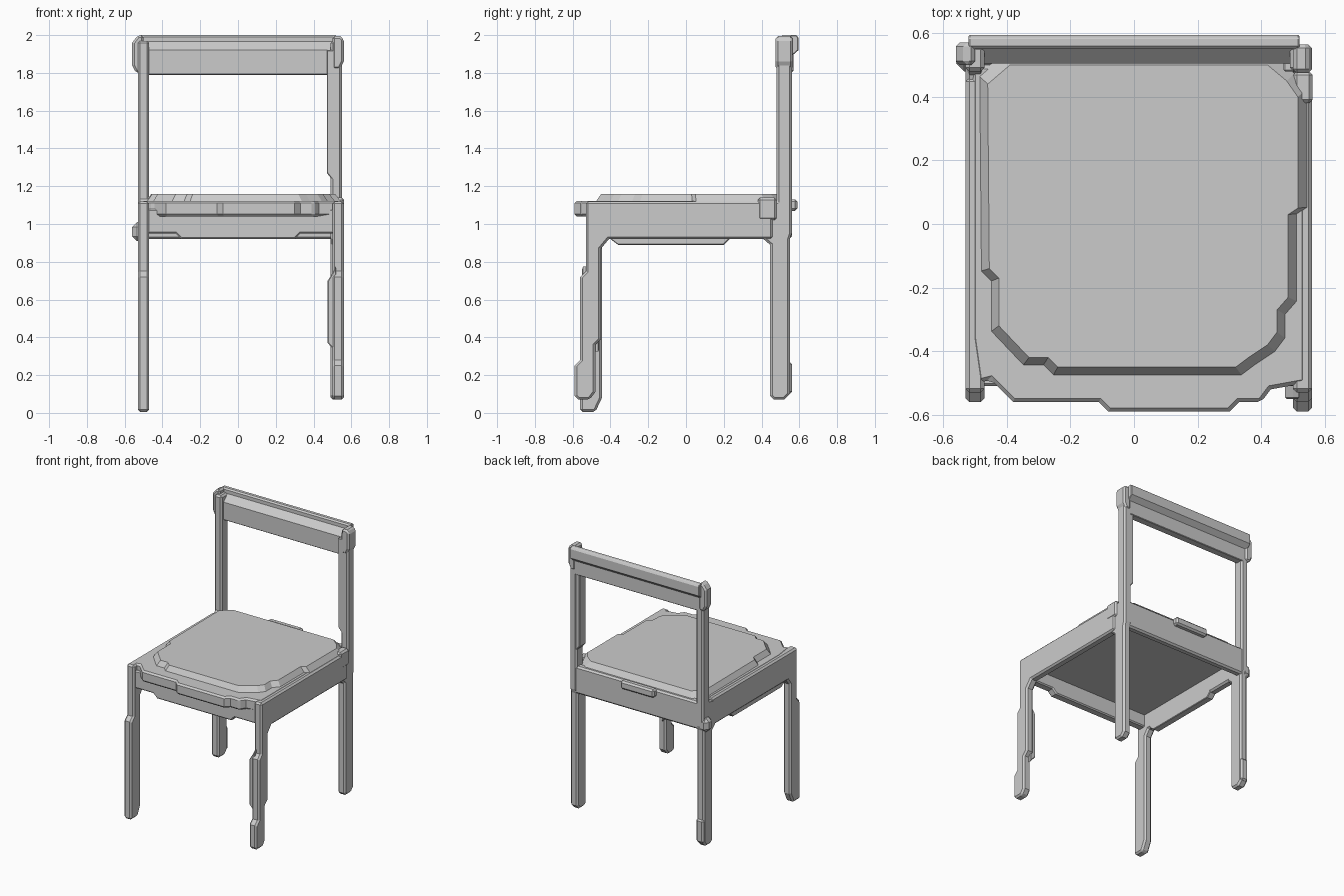
import bpy, bmesh
from mathutils import Vector


def finish(name, bm, bevel):
    bmesh.ops.recalc_face_normals(bm, faces=bm.faces)
    mesh = bpy.data.meshes.new(name)
    bm.to_mesh(mesh)
    bm.free()
    ob = bpy.data.objects.new(name, mesh)
    bpy.context.collection.objects.link(ob)
    if bevel:
        m = ob.modifiers.new("chamfer", 'BEVEL')
        m.width, m.segments = bevel, 1
        m.limit_method, m.angle_limit = 'ANGLE', 0.9
    return ob


def prism(name, profile, axis, lo, hi, bevel=0.012, grow=1.0):
    """Extrude a 2D outline along an axis; grow scales the starting outline."""
    order = {'x': lambda a, b, t: (t, a, b),
             'y': lambda a, b, t: (a, t, b),
             'z': lambda a, b, t: (a, b, t)}[axis]
    bm = bmesh.new()
    start = [bm.verts.new(order(a * grow, b * grow, lo)) for a, b in profile]
    end = [bm.verts.new(order(a, b, hi)) for a, b in profile]
    bm.faces.new(start)
    bm.faces.new(end)
    n = len(profile)
    for i in range(n):
        j = (i + 1) % n
        bm.faces.new((start[i], start[j], end[j], end[i]))
    return finish(name, bm, bevel)


def block(name, x, y, z, bevel=0.012):
    rect = [(x[0], y[0]), (x[1], y[0]), (x[1], y[1]), (x[0], y[1])]
    return prism(name, rect, 'z', z[0], z[1], bevel)


# Front legs, cut from stepped side profiles (y, z)
prism("front_leg_right", [
    (-.57, .07), (-.51, .07), (-.48, .11), (-.48, .36), (-.45, .39),
    (-.45, .87), (-.40, .93), (-.40, 1.12), (-.53, 1.12), (-.53, .75),
    (-.56, .72), (-.56, .28), (-.59, .25), (-.59, .09)], 'x', .50, .56)
prism("front_leg_left", [
    (-.56, .005), (-.48, .005), (-.445, .08), (-.445, .88), (-.40, .94),
    (-.40, 1.12), (-.53, 1.12), (-.53, .75), (-.56, .72)],
    'x', -.53, -.47)
# Inner thickening of the front right leg
prism("front_leg_rib", [(.52, .32), (.52, .78), (.50, .74), (.475, .70), (.475, .37)],
      'y', -.55, -.46, 0.005)

# Back legs running up into the back posts
post = [(.445, .09), (.465, .07), (.52, .07), (.55, .10), (.55, .92),
        (.56, .95), (.56, 1.97), (.48, 1.97), (.48, 1.12), (.41, 1.10),
        (.41, .92), (.445, .89)]
prism("back_leg_right", post, 'x', .49, .55)
prism("back_leg_left", post, 'x', -.53, -.47)
prism("back_post_rib", [(.51, 1.22), (.51, 1.92), (.47, 1.92), (.47, 1.27)],
      'y', .48, .555, 0.005)
block("leg_foot_bump", (-.53, -.47), (.53, .56), (.10, .27))

# Apron boards under the seat
block("side_apron_right", (.50, .56), (-.45, .46), (.92, 1.12))
block("side_apron_left", (-.53, -.47), (-.45, .46), (.92, 1.12))
prism("side_apron_lower_lip", [(-.40, .92), (-.36, .89), (.20, .89), (.23, .92),
                               (.23, .95), (-.40, .95)], 'x', -.52, -.47, 0.004)
prism("front_apron", [(-.49, .95), (-.33, .95), (-.30, .92), (.30, .92),
                      (.33, .95), (.52, .95), (.52, 1.08), (-.49, 1.08)],
      'y', -.51, -.45, 0.008)
block("back_apron", (-.50, .52), (.50, .555), (.92, 1.12))

# Seat board with a stepped front lip
prism("seat_board", [
    (-.51, -.36), (-.51, .50), (.54, .50), (.54, -.50), (.43, -.52), (.40, -.56),
    (.33, -.56), (.30, -.59), (-.08, -.59), (-.11, -.56), (-.38, -.56),
    (-.45, -.49), (-.49, -.50)], 'z', 1.04, 1.122, 0.012)

# Raised seat panel with sloping edges
prism("seat_panel", [
    (-.46, .44), (-.39, .50), (.42, .50), (.48, .45), (.515, .40), (.515, .05),
    (.485, .03), (.485, -.23), (.45, -.27), (.45, -.34), (.42, -.38),
    (.36, -.42), (.32, -.45), (-.24, -.45), (-.27, -.42), (-.33, -.42),
    (-.425, -.32), (-.425, -.17), (-.455, -.14)], 'z', 1.115, 1.158, 0, grow=1.065)

# Top rail with an overhanging cap
prism("top_rail", [
    (.505, 1.79), (.505, 1.92), (.55, 1.965), (.55, 1.99), (.56, 2.0),
    (.585, 2.0), (.595, 1.985), (.595, 1.92), (.56, 1.89), (.56, 1.79)],
    'x', -.52, .52, 0.004)
prism("rail_end_left", [(-.50, 1.80), (-.54, 1.80), (-.56, 1.84), (-.56, 1.96),
                        (-.53, 2.0), (-.50, 2.0)], 'y', .50, .57)
prism("rail_end_right", [(.50, 1.82), (.54, 1.82), (.56, 1.86), (.56, 1.98),
                         (.54, 1.995), (.50, 1.995)], 'y', .475, .565)

# Small lumps around the back joints
block("back_strip", (-.15, .12), (.54, .59), (1.07, 1.13))
block("joint_lump_right", (.50, .562), (.38, .48), (1.02, 1.14))
block("joint_lump_left", (-.56, -.48), (.48, .56), (.91, 1.01), 0.025)
